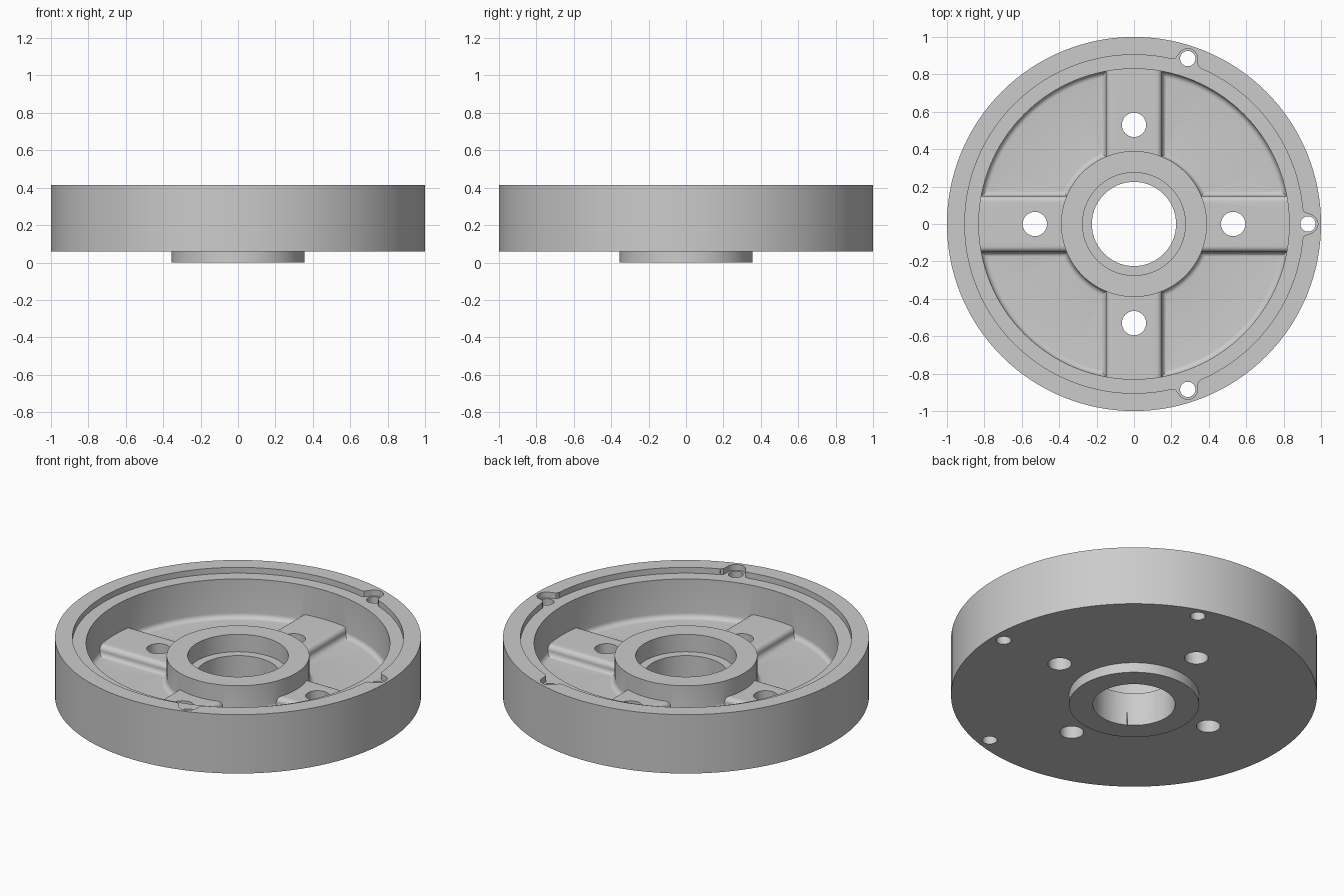
import bpy, bmesh
from math import sin, cos, pi, radians
from mathutils import Matrix, Vector

if "Cube" in bpy.data.objects:
    bpy.data.objects.remove(bpy.data.objects["Cube"])

metal = bpy.data.materials.new("grey metal")
metal.use_nodes = True
grey = (0.6, 0.6, 0.6, 1)
metal.diffuse_color = grey
metal.node_tree.nodes["Principled BSDF"].inputs["Base Color"].default_value = grey

RIM_TOP, LEDGE, HUB_TOP, RIB_TOP, FLOOR, BASE = 0.415, 0.38, 0.305, 0.205, 0.145, 0.06
FILLET = 0.03


def finish(name, bm):
    bmesh.ops.recalc_face_normals(bm, faces=bm.faces)
    mesh = bpy.data.meshes.new(name)
    bm.to_mesh(mesh)
    bm.free()
    mesh.materials.append(metal)
    obj = bpy.data.objects.new(name, mesh)
    bpy.context.collection.objects.link(obj)
    return obj


def arc(cx, cy, r, start, end, steps=6):
    angles = [radians(start + (end - start) * i / steps) for i in range(steps + 1)]
    return [(cx + r * cos(a), cy + r * sin(a)) for a in angles]


def lathe(name, profile, sides=128):
    bm = bmesh.new()
    verts = [bm.verts.new((r, 0, z)) for r, z in profile]
    edges = [bm.edges.new(pair) for pair in zip(verts, verts[1:])]
    bmesh.ops.spin(bm, geom=verts + edges, cent=(0, 0, 0), axis=(0, 0, 1),
                   angle=2 * pi, steps=sides)
    bmesh.ops.remove_doubles(bm, verts=bm.verts, dist=0.0001)
    return finish(name, bm)


def prism(name, outline, depth, matrix):
    """Extrude a flat outline along its own z, then place it."""
    bm = bmesh.new()
    face = bm.faces.new([bm.verts.new((x, y, 0)) for x, y in outline])
    top = bmesh.ops.extrude_face_region(bm, geom=[face])["geom"]
    bmesh.ops.translate(bm, vec=(0, 0, depth),
                        verts=[v for v in top if isinstance(v, bmesh.types.BMVert)])
    bm.transform(matrix)
    return finish(name, bm)


def drill(name, x, y, r, bottom, top, sides=32):
    outline = arc(0, 0, r, 0, 360, sides)[:-1]
    return prism(name, outline, top - bottom, Matrix.Translation((x, y, bottom)))


def combine(target, tool, operation):
    mod = target.modifiers.new(operation, 'BOOLEAN')
    mod.operation, mod.solver, mod.object = operation, 'EXACT', tool
    bpy.context.view_layer.objects.active = target
    bpy.ops.object.modifier_apply(modifier=mod.name)
    bpy.data.objects.remove(tool)


# Turned body: lower spigot, outer wall, stepped rim, pocket and hub
f = FILLET
profile = [(0, 0), (0.355, 0), (0.355, BASE), (1, BASE), (1, RIM_TOP),
           (0.905, RIM_TOP), (0.905, LEDGE), (0.83, LEDGE)]
profile += arc(0.83 - f, FLOOR + f, f, 0, -90)
profile += arc(0.39 + f, FLOOR + f, f, 270, 180)
profile += [(0.39, HUB_TOP), (0, HUB_TOP)]
body = lathe("flanged_hub_plate", profile)

# Crossed ribs with rounded shoulders and flared feet
half = arc(0.15 + f, FLOOR + f - 0.001, f, 270, 180)
half += arc(0.15 - f, RIB_TOP - f, f, 0, 90)
half = [(0.15 + f, BASE + 0.03)] + half
section = half + [(-x, z) for x, z in reversed(half)]
upright = Matrix.Rotation(pi / 2, 4, 'X')
for turn in (0, pi / 2):
    place = Matrix.Rotation(turn, 4, 'Z') @ Matrix.Translation((0, 0.86, 0)) @ upright
    combine(body, prism("rib", section, 1.72, place), 'UNION')

# Central bore and counterbore
combine(body, drill("bore", 0, 0, 0.225, -0.1, 0.5, 96), 'DIFFERENCE')
combine(body, drill("counterbore", 0, 0, 0.275, 0.2, 0.5, 96), 'DIFFERENCE')

# Four holes through the ribs
for i in range(4):
    a = i * pi / 2
    combine(body, drill("rib_hole", 0.53 * cos(a), 0.53 * sin(a), 0.065, -0.1, 0.5),
            'DIFFERENCE')

# Three rim holes, each in a flared notch opening onto the ledge
notch = [(0.88, -0.085), (0.902, -0.08), (0.91, -0.063)]
notch += arc(0.93, 0, 0.053, -80, 80, 16)
notch += [(x, -y) for x, y in reversed(notch[:3])]
for degrees in (-72, 0, 72):
    a = radians(degrees)
    place = Matrix.Rotation(a, 4, 'Z') @ Matrix.Translation((0, 0, LEDGE))
    combine(body, prism("notch", notch, 0.2, place), 'DIFFERENCE')
    combine(body, drill("rim_hole", 0.93 * cos(a), 0.93 * sin(a), 0.041, -0.1, 0.5),
            'DIFFERENCE')

# Smooth curved walls, keep machined edges crisp
bpy.ops.object.select_all(action='DESELECT')
body.select_set(True)
bpy.context.view_layer.objects.active = body
bpy.ops.object.shade_smooth_by_angle(angle=radians(30))
